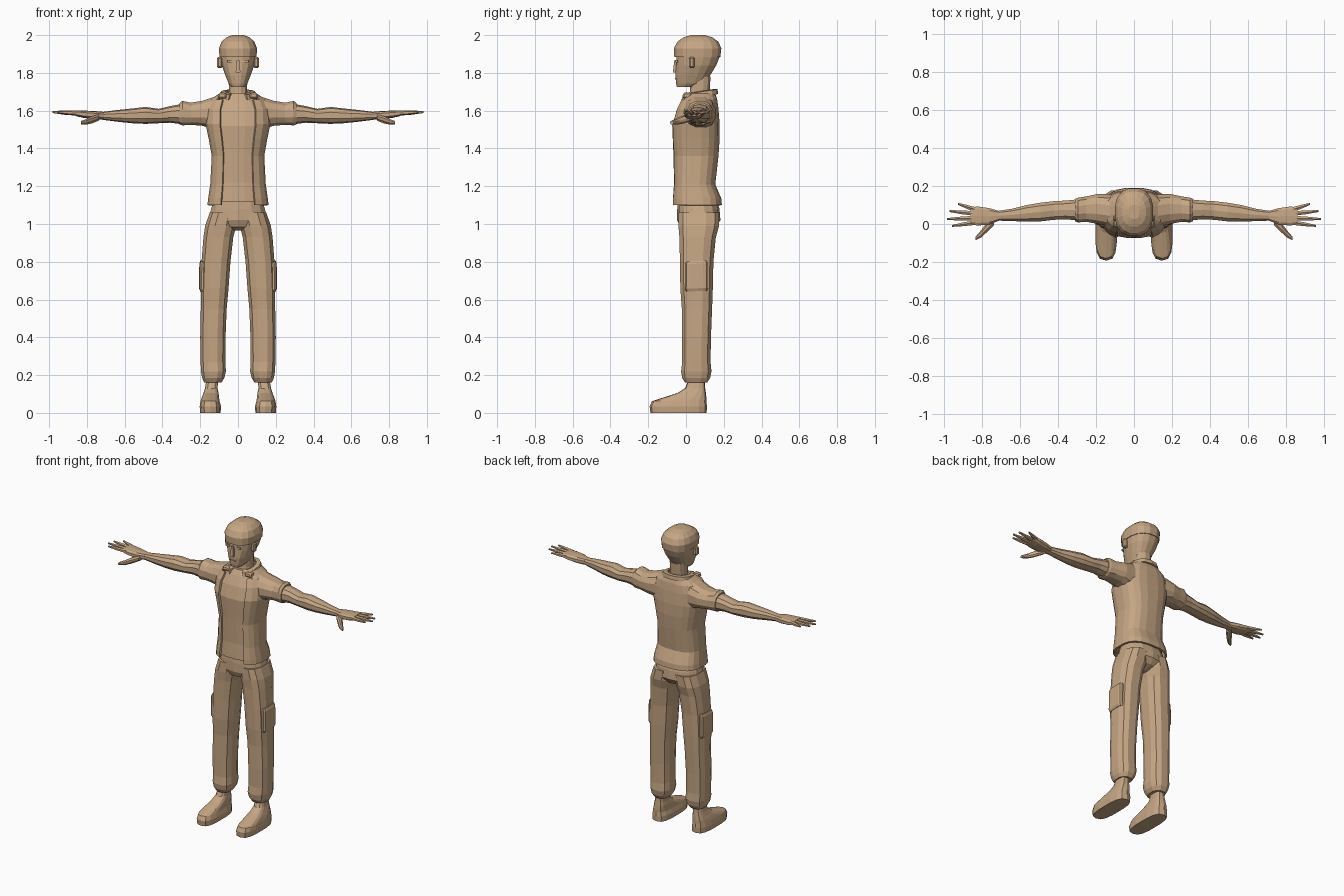
import bpy, bmesh, math

tan = bpy.data.materials.new("plain_tan")
tan.diffuse_color = (0.56, 0.38, 0.23, 1)


def finish(bm, name, mirror=False):
    bmesh.ops.recalc_face_normals(bm, faces=bm.faces)
    me = bpy.data.meshes.new(name)
    bm.to_mesh(me)
    bm.free()
    ob = bpy.data.objects.new(name, me)
    bpy.context.collection.objects.link(ob)
    me.materials.append(tan)
    if mirror:
        ob.modifiers.new("mirror", 'MIRROR')
    return ob


def loft(name, axis, rows, n=12, power=2.4, mirror=False, skip=None,
         thick=0, shear=0):
    """Skin rounded sections; each row is (position, u min, u max, v min, v max)."""
    bm = bmesh.new()
    rings = []
    for t, u0, u1, v0, v1 in rows:
        ring = []
        for i in range(n):
            a = 2 * math.pi * (i + 0.5) / n
            c, s = math.cos(a), math.sin(a)
            # scale so the widest vertices touch the bounds
            k = math.cos(math.pi / n) ** (2 / power)
            u = (u0 + u1) / 2 + (u1 - u0) / 2 * math.copysign(abs(c) ** (2 / power), c) / k
            v = (v0 + v1) / 2 + (v1 - v0) / 2 * math.copysign(abs(s) ** (2 / power), s) / k
            co = {'x': (t, u, v), 'y': (u, t, v), 'z': (u, v, t)}[axis]
            ring.append(bm.verts.new((co[0], co[1], co[2] + shear * (co[1] - 0.07))))
        rings.append(ring)
    for a, b in zip(rings, rings[1:]):
        for i in range(n):
            j = (i + 1) % n
            bm.faces.new((a[i], a[j], b[j], b[i]))
    if thick == 0:
        bm.faces.new(rings[0])
        bm.faces.new(rings[-1])
    if skip:
        gone = [f for f in bm.faces if skip(f.calc_center_median())]
        bmesh.ops.delete(bm, geom=gone, context='FACES')
    ob = finish(bm, name, mirror)
    if thick:
        mod = ob.modifiers.new("thickness", 'SOLIDIFY')
        mod.thickness, mod.offset = thick, -1
    return ob


def block(name, center, size, mirror=False, taper=1.0, bevel=0.0):
    """Box, narrowed at its top when taper is below one."""
    bm = bmesh.new()
    bmesh.ops.create_cube(bm, size=1)
    for v in bm.verts:
        k = taper if v.co.z > 0 else 1
        v.co = [center[0] + v.co.x * size[0] * k,
                center[1] + v.co.y * size[1] * (k if v.co.y < 0 else 1),
                center[2] + v.co.z * size[2]]
    ob = finish(bm, name, mirror)
    if bevel:
        mod = ob.modifiers.new("bevel", 'BEVEL')
        mod.width, mod.segments = bevel, 1
    return ob


# Head: jaw, recessed face, then hair stepping out over the brow
loft("head", 'z', [
    (1.725, -.035, .035, -.048, .04),
    (1.745, -.05, .05, -.053, .10),
    (1.79, -.068, .068, -.056, .13),
    (1.84, -.086, .086, -.052, .16),
    (1.885, -.094, .094, -.05, .178)], n=16)
loft("hair", 'z', [
    (1.883, -.098, .098, -.062, .182),
    (1.93, -.101, .101, -.064, .187),
    (1.965, -.087, .087, -.046, .172),
    (1.988, -.062, .062, -.012, .14),
    (2.0, -.03, .03, .025, .10)], n=16)
block("nose", (0, -.053, 1.835), (.026, .034, .065), taper=.5)
block("eye", (.04, -.05, 1.862), (.03, .009, .012), mirror=True)
block("mouth", (0, -.056, 1.77), (.04, .006, .008))
block("ear", (.096, .03, 1.855), (.03, .03, .06), mirror=True, bevel=.008)
loft("neck", 'z', [
    (1.65, -.06, .06, .01, .14),
    (1.70, -.048, .048, .02, .125),
    (1.78, -.05, .05, .025, .13)], n=12)

# Shirt showing between the open jacket fronts
loft("shirt", 'z', [
    (1.12, -.14, .14, -.07, .16),
    (1.22, -.13, .13, -.063, .14),
    (1.38, -.125, .125, -.067, .16),
    (1.52, -.15, .15, -.073, .165),
    (1.60, -.15, .15, -.05, .16),
    (1.66, -.11, .11, -.02, .15),
    (1.69, -.06, .06, .0, .13)], n=20, power=2.7)
# Jacket shell open at the front
loft("jacket", 'z', [
    (1.10, -.162, .162, -.078, .19),
    (1.135, -.158, .158, -.078, .187),
    (1.21, -.147, .147, -.07, .155),
    (1.36, -.139, .139, -.072, .172),
    (1.45, -.155, .155, -.078, .178),
    (1.53, -.172, .172, -.08, .178),
    (1.61, -.168, .168, -.055, .172),
    (1.66, -.145, .145, -.03, .165),
    (1.69, -.10, .10, -.01, .155),
    (1.695, -.06, .06, .01, .14)], n=20, power=2.7, thick=.012,
    skip=lambda c: c.y < .03 and abs(c.x) < .085)
# Folded collar, lower at the front, with raised tips
loft("collar", 'z', [
    (1.672, -.10, .10, -.03, .168),
    (1.698, -.09, .09, -.022, .165),
    (1.702, -.065, .065, .0, .14)], n=14, thick=.012, shear=.16,
    skip=lambda c: c.y < .0 and abs(c.x) < .035)
block("collar_tip", (.083, .005, 1.68), (.05, .05, .03), mirror=True, taper=.8, bevel=.008)

# Sleeve and bare arm run along x
loft("sleeve", 'x', [
    (.12, -.015, .155, 1.50, 1.675),
    (.19, .0, .158, 1.52, 1.652),
    (.25, .012, .145, 1.525, 1.642),
    (.295, .008, .138, 1.522, 1.652),
    (.31, .015, .132, 1.527, 1.64)], n=12, mirror=True)
loft("arm", 'x', [
    (.29, .018, .13, 1.53, 1.635),
    (.36, .025, .123, 1.538, 1.622),
    (.42, .022, .12, 1.535, 1.608),
    (.49, .014, .112, 1.532, 1.618),
    (.56, .013, .10, 1.535, 1.61),
    (.64, .015, .08, 1.543, 1.602),
    (.72, .018, .068, 1.553, 1.592)], n=10, mirror=True)
loft("palm", 'x', [
    (.71, .017, .069, 1.553, 1.593),
    (.76, -.003, .083, 1.555, 1.597),
    (.82, -.008, .092, 1.563, 1.60),
    (.86, -.002, .088, 1.572, 1.60)], n=10, power=3, mirror=True)
# Fingers: (name, root y, tip x, tip y)
for name, y0, tip, y1 in [("index_finger", .007, .955, -.01), ("middle_finger", .031, .982, .026),
                          ("ring_finger", .055, .97, .068), ("little_finger", .077, .925, .106)]:
    mid, ym = (.84 + tip) / 2, (y0 + y1) / 2
    loft(name, 'x', [
        (.835, y0 - .012, y0 + .012, 1.575, 1.598),
        (mid, ym - .010, ym + .010, 1.579, 1.599),
        (tip, y1 - .005, y1 + .005, 1.588, 1.598)], n=6, power=2, mirror=True)
loft("thumb", 'x', [
    (.735, -.005, .045, 1.548, 1.58),
    (.775, -.045, .005, 1.532, 1.57),
    (.805, -.072, -.035, 1.526, 1.555),
    (.832, -.085, -.066, 1.528, 1.545)], n=8, power=2, mirror=True)

# Trousers
loft("pelvis", 'z', [
    (1.14, -.125, .125, -.04, .155),
    (1.08, -.142, .142, -.044, .175),
    (1.02, -.158, .158, -.044, .18),
    (.985, -.10, .10, -.03, .155),
    (.965, -.03, .03, .01, .11)], n=14)
loft("trouser_leg", 'z', [
    (1.06, .0, .15, -.04, .176),
    (.99, .01, .174, -.04, .175),
    (.93, .025, .183, -.035, .158),
    (.80, .04, .193, -.032, .145),
    (.66, .05, .197, -.03, .142),
    (.55, .06, .197, -.022, .138),
    (.40, .066, .20, -.022, .132),
    (.27, .067, .198, -.02, .13),
    (.22, .064, .196, -.026, .135),
    (.185, .072, .19, -.02, .128),
    (.16, .088, .178, -.005, .112)], n=12, power=2.6, mirror=True)
loft("side_pocket", 'z', [
    (.805, .14, .199, .0, .112),
    (.79, .14, .205, -.004, .115),
    (.66, .14, .206, -.006, .117),
    (.645, .14, .20, .0, .112)], n=12, power=5, mirror=True, shear=.04)

# Shoe rising to the ankle
loft("shoe", 'z', [
    (0, .092, .20, -.186, .107),
    (.035, .09, .203, -.19, .108),
    (.062, .098, .198, -.178, .106),
    (.082, .10, .192, -.115, .106),
    (.105, .103, .183, -.045, .104),
    (.13, .108, .175, -.005, .101),
    (.17, .106, .168, .012, .098)], n=14, power=3, mirror=True)
